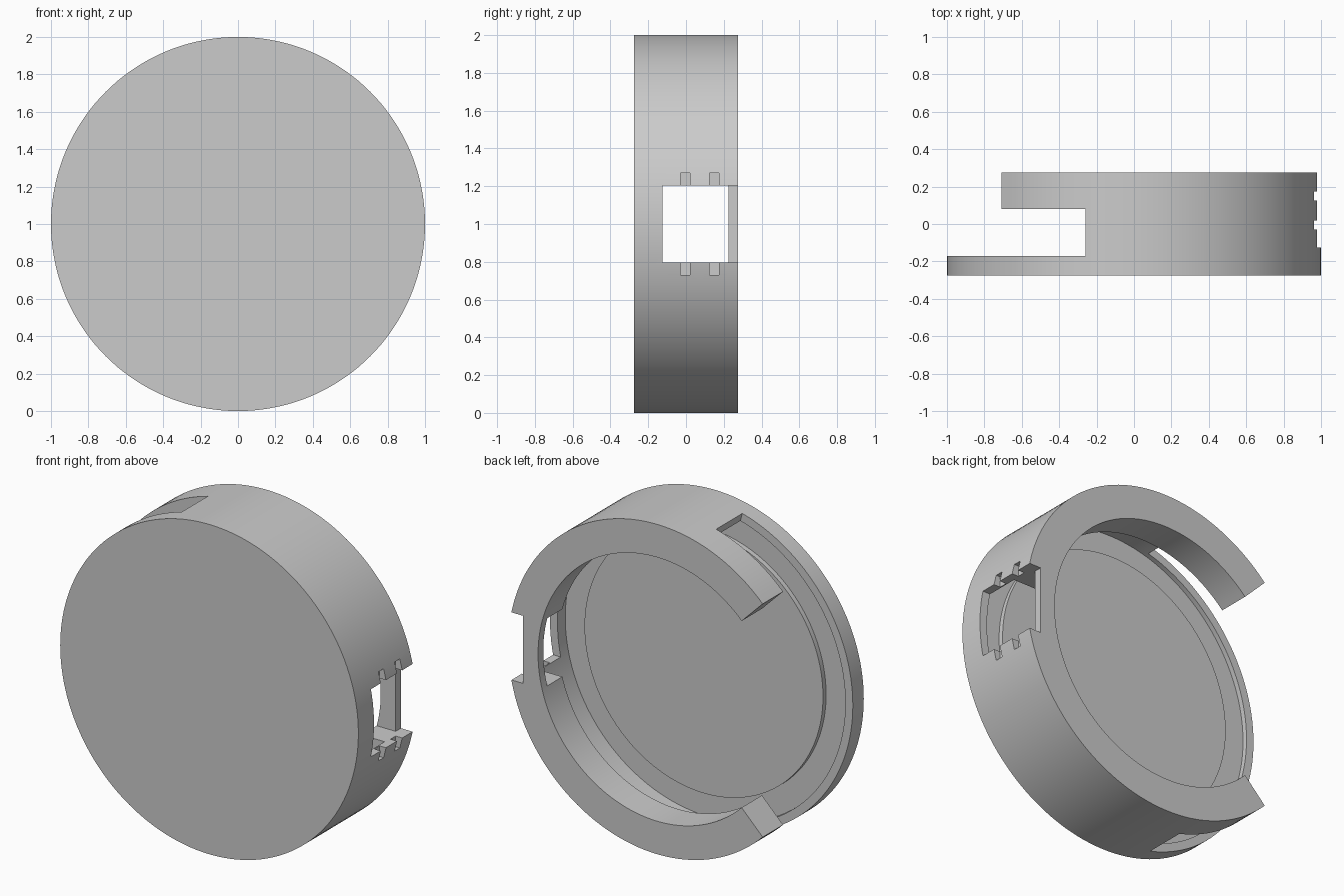
import bpy, bmesh, math

cube = bpy.data.objects.get("Cube")
if cube:
    bpy.data.objects.remove(cube)

grey = bpy.data.materials.new("light_grey")
grey.use_nodes = True
colour = (0.6, 0.6, 0.6, 1)
grey.diffuse_color = colour
grey.node_tree.nodes["Principled BSDF"].inputs["Base Color"].default_value = colour


def make_object(name, bm):
    bmesh.ops.recalc_face_normals(bm, faces=bm.faces)
    mesh = bpy.data.meshes.new(name)
    bm.to_mesh(mesh)
    bm.free()
    mesh.materials.append(grey)
    obj = bpy.data.objects.new(name, mesh)
    bpy.context.collection.objects.link(obj)
    return obj


# Round case: rings of cells around the y axis, kept only on their outside
SEGS = 144
RADII = [0, 0.8, 0.95, 1]
DEPTHS = [-0.275, -0.2, -0.17, 0.08, 0.275]


def solid(r, d, k):
    if not (0 <= r < 3 and 0 <= d < 4):
        return False
    angle = (k % SEGS + 0.5) * 360 / SEGS
    angle = min(angle, 360 - angle)
    if d == 0:                          # front plate
        return True
    if d == 1:                          # raised floor and rim, groove between
        return r != 1
    if d == 2:                          # thin side wall with wide gap
        return r == 2 and angle < 105
    return r >= 1 and angle < 135       # broad back ring with narrower gap


def build_case():
    bm = bmesh.new()
    verts = {}

    def vert(r, d, k):
        key = (r, d, k % SEGS if r else 0)
        if key not in verts:
            a = math.tau * key[2] / SEGS
            verts[key] = bm.verts.new((RADII[r] * math.cos(a), DEPTHS[d],
                                       1 + RADII[r] * math.sin(a)))
        return verts[key]

    def face(*corners):
        unique = list(dict.fromkeys(vert(*c) for c in corners))
        if len(unique) > 2:
            bm.faces.new(unique)

    for k in range(SEGS):
        for r in range(3):
            for d in range(4):
                if not solid(r, d, k):
                    continue
                for side in (0, 1):
                    step = 2 * side - 1
                    if not solid(r + step, d, k):
                        q = r + side
                        face((q, d, k), (q, d + 1, k), (q, d + 1, k + 1), (q, d, k + 1))
                    if not solid(r, d + step, k):
                        q = d + side
                        face((r, q, k), (r + 1, q, k), (r + 1, q, k + 1), (r, q, k + 1))
                    if not solid(r, d, k + step):
                        q = k + side
                        face((r, d, q), (r + 1, d, q), (r + 1, d + 1, q), (r, d + 1, q))
    return make_object("round_case", bm)


def prism_cutter(name, outline, half):
    bm = bmesh.new()
    base = bm.faces.new([bm.verts.new((x, y, 1 - half)) for x, y in outline])
    top = bmesh.ops.extrude_face_region(bm, geom=[base])["geom"]
    bmesh.ops.translate(bm, vec=(0, 0, 2 * half),
                        verts=[v for v in top if isinstance(v, bmesh.types.BMVert)])
    obj = make_object(name, bm)
    obj.hide_render = True
    return obj


case = build_case()

# Side window with a recess open to the back, and two short strap grooves
cutters = [prism_cutter("window_cutter",
                        [(0.7, -0.125), (1.1, -0.125), (1.1, 0.3),
                         (0.9, 0.3), (0.9, 0.225), (0.7, 0.225)], 0.205)]
for y in (-0.005, 0.15):
    w = 0.025
    cutters.append(prism_cutter("groove_cutter", [(0.935, y - w), (1.1, y - w),
                                                  (1.1, y + w), (0.935, y + w)], 0.27))

bpy.ops.object.select_all(action='DESELECT')
case.select_set(True)
bpy.context.view_layer.objects.active = case
for cutter in cutters:
    mod = case.modifiers.new("cut", 'BOOLEAN')
    mod.operation = 'DIFFERENCE'
    mod.solver = 'EXACT'
    mod.object = cutter
    bpy.ops.object.modifier_apply(modifier=mod.name)
    bpy.data.objects.remove(cutter)

bpy.ops.object.shade_smooth_by_angle(angle=math.radians(30))
